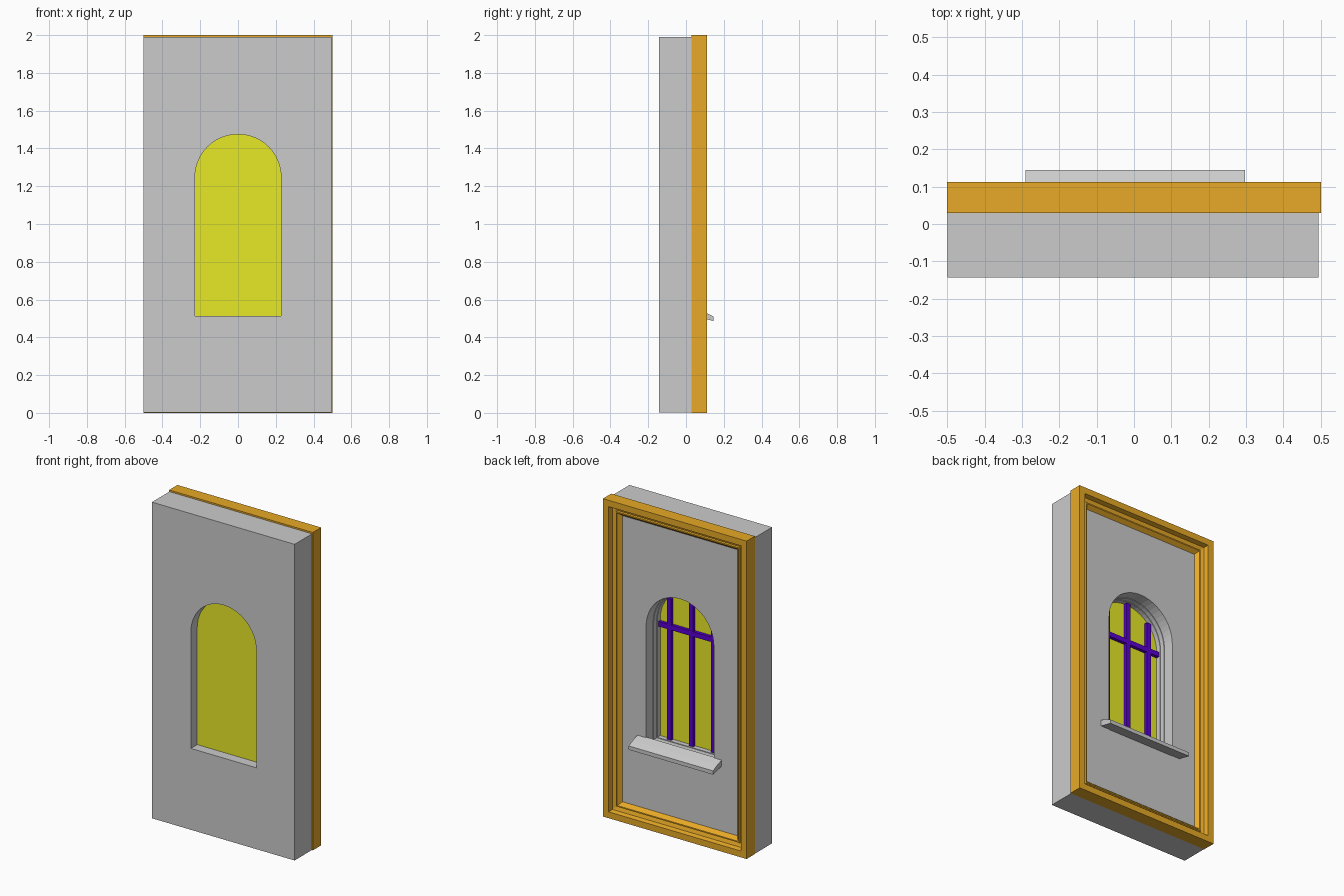
import bpy, bmesh, math

if "Cube" in bpy.data.objects:
    bpy.data.objects.remove(bpy.data.objects["Cube"])

R, SPRING, FLOOR = 0.228, 1.247, 0.513
FRONT, PANEL = -0.143, 0.06


def material(name, color):
    m = bpy.data.materials.new(name)
    m.diffuse_color = (*color, 1)
    m.use_nodes = True
    m.node_tree.nodes["Principled BSDF"].inputs["Base Color"].default_value = m.diffuse_color
    return m


ORANGE = material("orange", (0.8, 0.4, 0.02))
YELLOW = material("yellow", (0.8, 0.82, 0.02))
BLUE = material("blue", (0.1, 0.0, 0.65))


def finish(name, bm, mat=None):
    bmesh.ops.recalc_face_normals(bm, faces=bm.faces)
    me = bpy.data.meshes.new(name)
    bm.to_mesh(me)
    bm.free()
    ob = bpy.data.objects.new(name, me)
    bpy.context.collection.objects.link(ob)
    if mat:
        me.materials.append(mat)
    return ob


def arch(r, n=24):
    """Round-topped opening outline as (x, z) points."""
    low = FLOOR - (r - R)
    top = [(r * math.cos(math.pi * i / n), SPRING + r * math.sin(math.pi * i / n))
           for i in range(n + 1)]
    return [(-r, low), (r, low)] + top


def rect(x0, x1, z0, z1):
    return [(x0, z0), (x1, z0), (x1, z1), (x0, z1)]


def loft(name, sections, mat=None, cyclic=False):
    """Join successive (outline, y) sections; caps the ends unless cyclic."""
    bm = bmesh.new()
    loops = [[bm.verts.new((x, y, z)) for x, z in pts] for pts, y in sections]
    pairs = list(zip(loops, loops[1:]))
    if cyclic:
        pairs.append((loops[-1], loops[0]))
    for a, b in pairs:
        for i in range(len(a)):
            j = (i + 1) % len(a)
            bm.faces.new((a[i], a[j], b[j], b[i]))
    if not cyclic:
        bm.faces.new(loops[0])
        bm.faces.new(loops[-1])
    return finish(name, bm, mat)


# wall slab with arched opening
wall = loft("wall", [(rect(-0.499, 0.494, 0.001, 1.99), FRONT),
                     (rect(-0.499, 0.494, 0.001, 1.99), PANEL)])
cutter = loft("opening_cutter", [(arch(R + 0.008), -0.3), (arch(R + 0.008), 0.3)])
cutter.hide_render = True
mod = wall.modifiers.new("opening", 'BOOLEAN')
mod.object = cutter
mod.solver = 'EXACT'
bpy.context.view_layer.objects.active = wall
wall.select_set(True)
bpy.ops.object.modifier_apply(modifier=mod.name)
bpy.data.objects.remove(cutter)

# stepped lining around the opening
lining = [(R, FRONT), (R, -0.04), (R + 0.004, -0.04), (R + 0.004, -0.01),
          (R + 0.008, -0.01), (R + 0.008, FRONT)]
loft("window_lining", [(arch(r), y) for r, y in lining], cyclic=True)

# glass pane
loft("glass", [(arch(R), -0.08), (arch(R), -0.07)], YELLOW)


# glazing bars, each reaching to the arch
def bar(name, x0, x1, z0, z1):
    loft(name, [(rect(x0, x1, z0, z1), -0.07), (rect(x0, x1, z0, z1), -0.05)], BLUE)


for k in (-1, 0, 1):
    x, w = 0.153 * k, 0.015
    top = SPRING + math.sqrt(R * R - (abs(x) + w * abs(k)) ** 2)
    bar("vertical_bar", x - w, x + w, FLOOR, top)
bar("cross_bar", -R, R, 1.207, 1.238)

# stepped picture-style border: (inset from edge, y)
profile = [(0, 0.03), (0, 0.112), (0.04, 0.112), (0.046, 0.083), (0.068, 0.076),
           (0.072, 0.084), (0.08, 0.084), (0.1, PANEL), (0.1, 0.03)]
loft("border_frame", [(rect(-0.5 + d, 0.5 - d, d, 2 - d), y) for d, y in profile],
     ORANGE, cyclic=True)

# sloping sill below the window
bm = bmesh.new()
side = [(0.055, 0.508), (0.145, 0.487), (0.145, 0.511), (0.105, 0.53), (0.055, 0.548)]
ends = [[bm.verts.new((x, y, z)) for y, z in side] for x in (-0.29, 0.297)]
for e in ends:
    bm.faces.new(e)
for i in range(len(side)):
    j = (i + 1) % len(side)
    bm.faces.new((ends[0][i], ends[0][j], ends[1][j], ends[1][i]))
finish("window_sill", bm)
